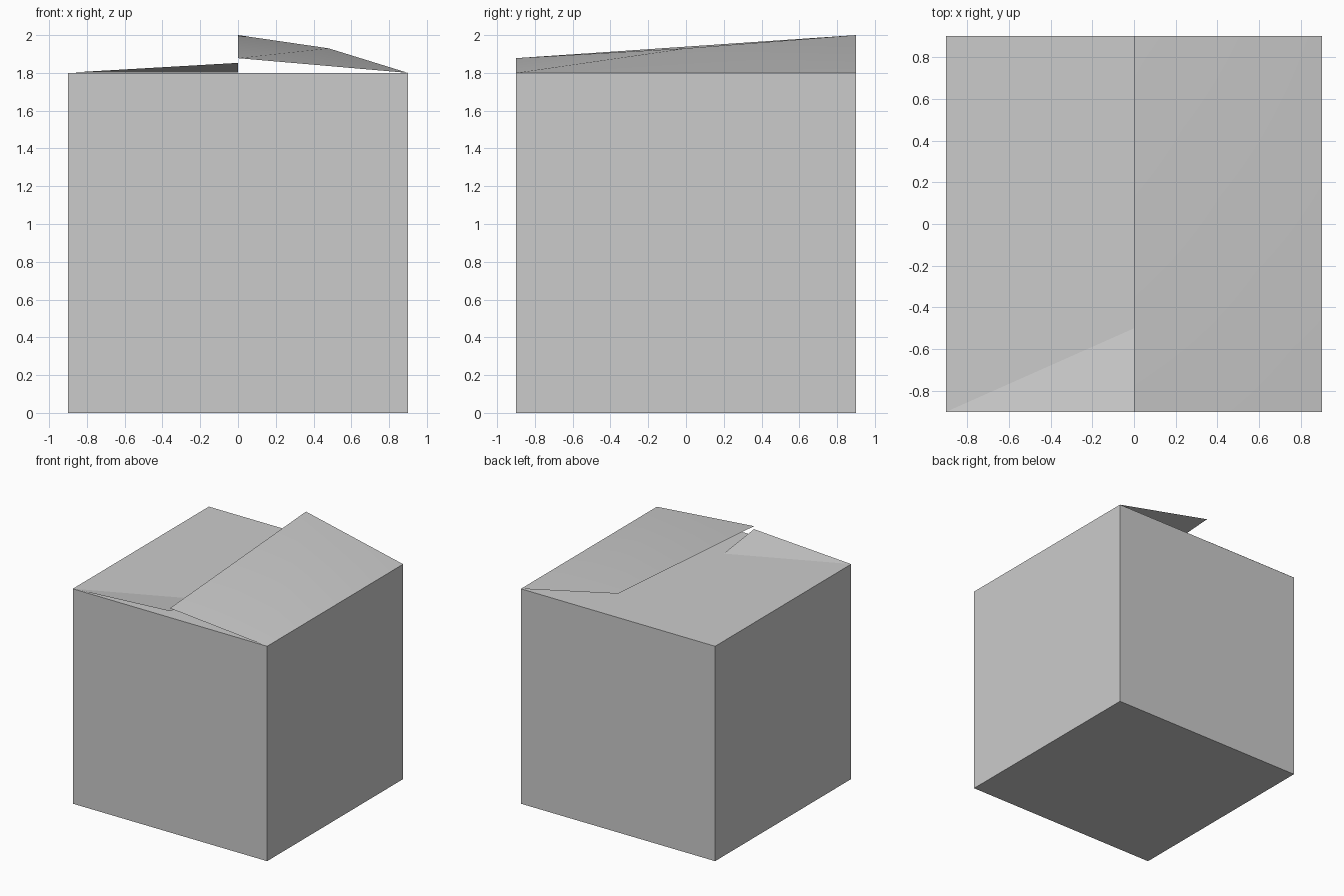
import bpy
import bmesh

if "Cube" in bpy.data.objects:
    bpy.data.objects.remove(bpy.data.objects["Cube"])

H = 0.9      # half width of the box
TOP = 1.8    # height of the closed body


def mesh_object(name, verts, faces, smooth=False):
    mesh = bpy.data.meshes.new(name)
    mesh.from_pydata(verts, [], faces)
    mesh.update()
    for p in mesh.polygons:
        p.use_smooth = smooth
    obj = bpy.data.objects.new(name, mesh)
    bpy.context.collection.objects.link(obj)
    return obj


# Carton body, closed at the top by the tucked-in inner flaps
bpy.ops.mesh.primitive_cube_add(size=2 * H, location=(0, 0, TOP / 2))
bpy.context.object.name = "carton_body"

# Left flap lies flat, with its front inner corner bent up
lie = TOP + 0.001
mesh_object(
    "left_flap",
    [(-H, -H, lie), (0, -H, 1.853), (0, -0.5, lie), (0, H, lie), (-H, H, lie)],
    [(0, 1, 2), (0, 2, 3, 4)],
)

# Right flap is sprung open and bulges up around a middle point
rim = [(H, -H, TOP), (H, H, TOP), (0, H, 2.0), (0, -H, 1.878)]
mesh_object(
    "right_flap",
    rim + [(0.48, 0, 1.93)],
    [(i, (i + 1) % 4, 4) for i in range(4)],
    smooth=True,
)
